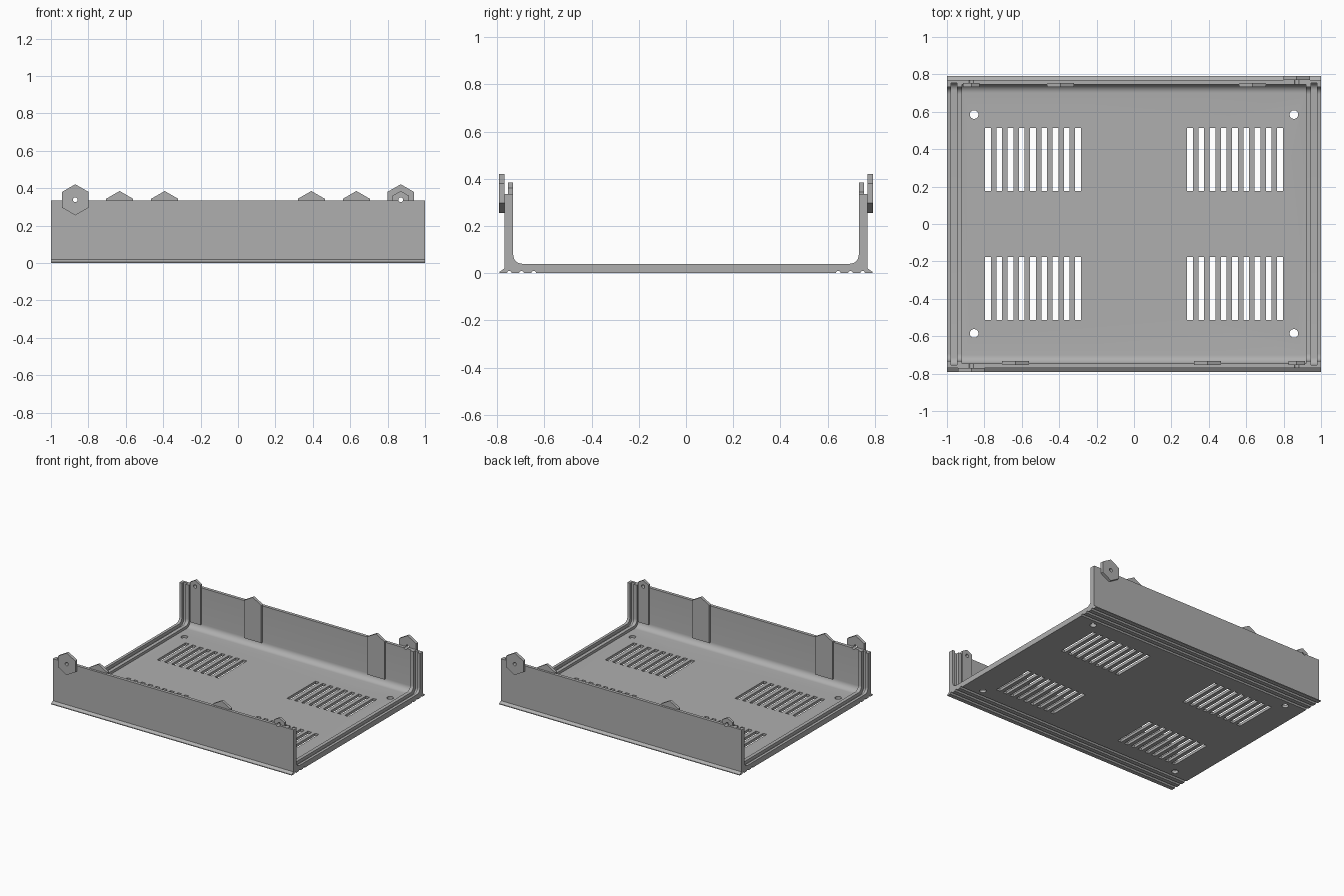
import bpy, bmesh, math
from mathutils import Matrix, Vector

cube = bpy.data.objects.get("Cube")
if cube:
    bpy.data.objects.remove(cube, do_unlink=True)

grey = bpy.data.materials.new("mid grey")
grey.use_nodes = True
grey.diffuse_color = (0.43, 0.43, 0.43, 1)
grey.node_tree.nodes["Principled BSDF"].inputs["Base Color"].default_value = grey.diffuse_color

WALL_TOP = 0.335
TAB_X = 0.87


def prism(bm, outline, axis, start, end):
    """Extrude an outline along x (points are y, z) or along y (points are x, z)."""
    def place(p, d):
        return (d, p[0], p[1]) if axis == "x" else (p[0], d, p[1])
    verts = [bm.verts.new(place(p, start)) for p in outline]
    face = bm.faces.new(verts)
    made = bmesh.ops.extrude_face_region(bm, geom=[face])
    moved = [g for g in made["geom"] if isinstance(g, bmesh.types.BMVert)]
    shift = Vector(place((0, 0), end - start))
    bmesh.ops.translate(bm, verts=moved, vec=shift)


def cylinder(bm, centre, radius, depth, along_y=False):
    turn = Matrix.Rotation(math.pi / 2, 4, "X") if along_y else Matrix()
    bmesh.ops.create_cone(bm, cap_ends=True, segments=24, radius1=radius, radius2=radius,
                          depth=depth, matrix=Matrix.Translation(centre) @ turn)


def box(bm, centre, size):
    bmesh.ops.create_cube(bm, size=1, matrix=Matrix.Translation(centre) @ Matrix.Diagonal((*size, 1)))


def finish(bm, name):
    bmesh.ops.recalc_face_normals(bm, faces=bm.faces)
    mesh = bpy.data.meshes.new(name)
    bm.to_mesh(mesh)
    bm.free()
    mesh.materials.append(grey)
    obj = bpy.data.objects.new(name, mesh)
    bpy.context.collection.objects.link(obj)
    return obj


def cut(obj, cutter):
    mod = obj.modifiers.new("cut", "BOOLEAN")
    mod.operation, mod.solver, mod.object = "DIFFERENCE", "EXACT", cutter
    bpy.context.view_layer.objects.active = obj
    bpy.ops.object.modifier_apply(modifier=mod.name)


def arc(cy, cz, r, a0, a1, steps):
    angles = [math.radians(a0 + (a1 - a0) * i / steps) for i in range(steps + 1)]
    return [(cy + r * math.cos(a), cz + r * math.sin(a)) for a in angles]


def mirrored(half):
    return half + [(-y, z) for y, z in reversed(half)]


def inner_line(y, floor, r, top):
    """Right half of the inside line, from the floor up the wall."""
    return arc(y - r, floor + r, r, -90, 0, 8) + [(y, top)]


# Tray section: grooved underside, foot flange, wall, rounded inner corner
half = []
for y in (0.645, 0.697, 0.748):
    half += arc(y, 0, 0.01, 180, 0, 8)
half += [(0.79, 0), (0.79, 0.006), (0.77, 0.02), (0.77, WALL_TOP)]
half += reversed(inner_line(0.732, 0.04, 0.038, WALL_TOP))
bm = bmesh.new()
prism(bm, mirrored(half), "x", -1, 1)
tray = finish(bm, "tray")

# Recesses: main cavity and the end panel slots, leaving two ribs at each end
bm = bmesh.new()
prism(bm, mirrored(inner_line(0.746, 0.02, 0.045, 0.6)), "x", -0.92, 0.92)
for x0, x1 in ((-0.979, -0.947), (0.947, 0.979)):
    prism(bm, mirrored(inner_line(0.754, 0.016, 0.04, 0.6)), "x", x0, x1)
recesses = finish(bm, "recess_cutter")

# Vent slots and floor screw holes
bm = bmesh.new()
for sx in (-1, 1):
    for sy in (-1, 1):
        cylinder(bm, (sx * 0.855, sy * 0.585, 0), 0.023, 0.12)
        for i in range(9):
            box(bm, (sx * (0.3 + 0.06 * i), sy * 0.344, 0), (0.031, 0.336, 0.12))
vents = finish(bm, "vent_cutter")

# Screw holes through the walls and corner tabs
bm = bmesh.new()
for sx in (-1, 1):
    cylinder(bm, (sx * TAB_X, 0, 0.338), 0.013, 2, along_y=True)
screws = finish(bm, "screw_cutter")

for cutter in (recesses, vents, screws):
    cut(tray, cutter)
parts = [tray]


def wall_tab(name, side, x, half_width):
    """Pointed strip on the inside of a wall; side is -1 front, 1 back."""
    shoulder = 0.385 - half_width * 0.577
    outline = [(x - half_width, 0.06), (x + half_width, 0.06), (x + half_width, shoulder),
               (x, 0.385), (x - half_width, shoulder)]
    bm = bmesh.new()
    prism(bm, outline, "y", side * 0.733, side * 0.754)
    parts.append(finish(bm, name))
    return parts[-1]


# Tabs: the back wall repeats the front wall turned half round
for side, label in ((-1, "front"), (1, "back")):
    wall_tab(label + "_guide_tab_a", side, side * 0.633, 0.072)
    wall_tab(label + "_guide_tab_b", side, -side * 0.392, 0.072)
    cut(wall_tab(label + "_screw_tab", side, -side * TAB_X, 0.043), screws)
    bm = bmesh.new()
    prism(bm, arc(side * TAB_X, 0.338, 0.083, 30, 330, 5), "y", side * 0.769, side * 0.792)
    lug = finish(bm, label + "_hexagon_lug")
    cut(lug, screws)
    parts.append(lug)

for cutter in (recesses, vents, screws):
    bpy.data.objects.remove(cutter, do_unlink=True)

# Smooth shading on rounded corners only
bpy.ops.object.select_all(action="DESELECT")
for part in parts:
    part.select_set(True)
bpy.context.view_layer.objects.active = tray
bpy.ops.object.shade_smooth_by_angle(angle=math.radians(30))
